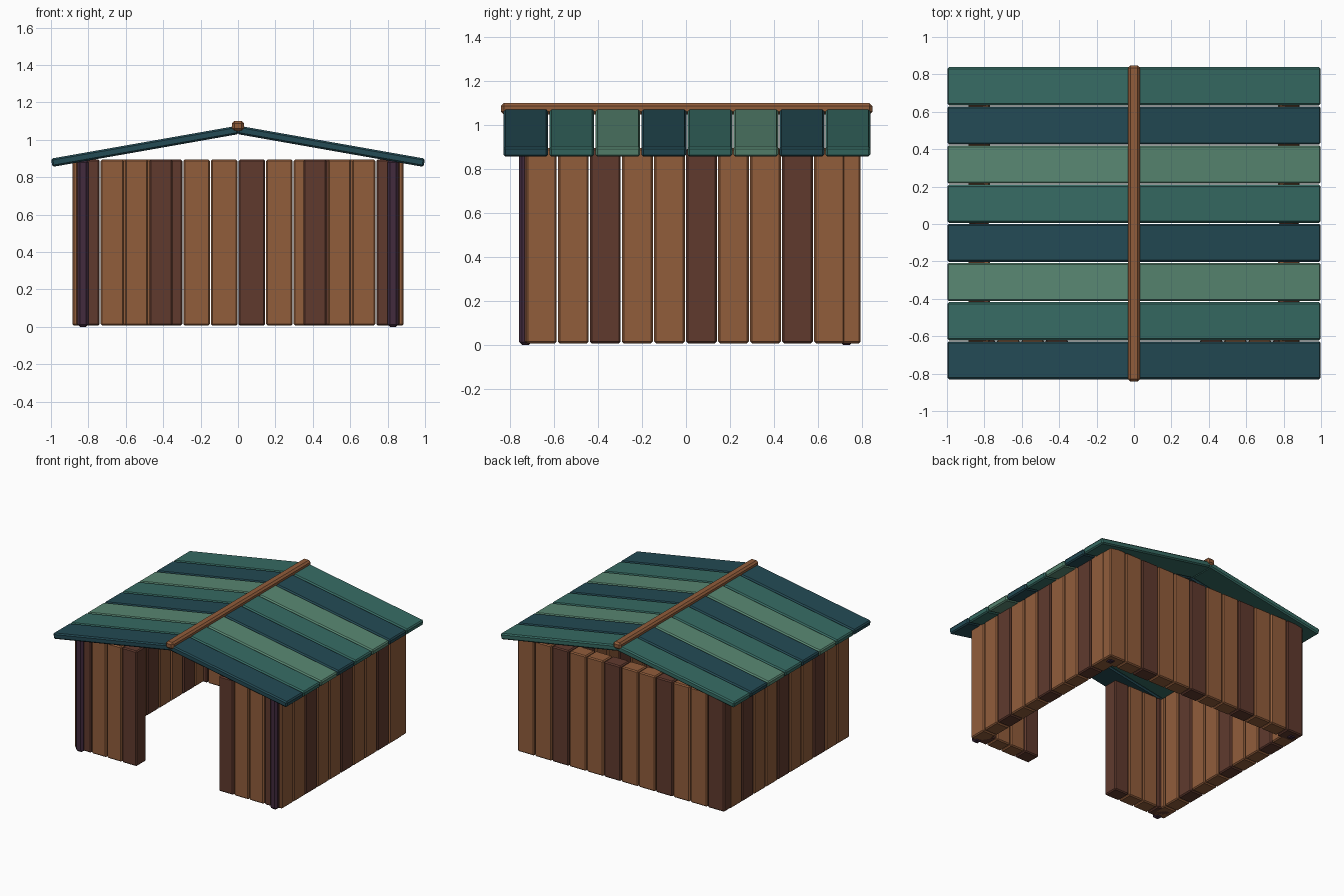
import bpy, bmesh, math
from mathutils import Matrix, Vector

if "Cube" in bpy.data.objects:
    bpy.data.objects.remove(bpy.data.objects["Cube"])


def material(name, rgb):
    m = bpy.data.materials.new(name)
    m.diffuse_color = (*rgb, 1)
    m.use_nodes = True
    m.node_tree.nodes["Principled BSDF"].inputs["Base Color"].default_value = m.diffuse_color
    return m


BROWN = material("warm_brown_wood", (0.283, 0.109, 0.044))
DARK = material("dark_brown_wood", (0.117, 0.042, 0.027))
PURPLE = material("purple_post", (0.054, 0.024, 0.048))
DEEP = material("deep_teal", (0.017, 0.069, 0.089))
TEAL = material("mid_teal", (0.037, 0.147, 0.125))
LIGHT = material("light_green", (0.098, 0.242, 0.168))


def finish(name, bm, mat, loc, bevel, rot_y=0):
    me = bpy.data.meshes.new(name)
    bmesh.ops.bevel(bm, geom=bm.edges[:], offset=bevel, segments=1,
                    affect='EDGES', profile=0.5)
    bmesh.ops.transform(bm, verts=bm.verts[:],
                        matrix=Matrix.Translation(loc) @ Matrix.Rotation(rot_y, 4, 'Y'))
    bm.to_mesh(me)
    bm.free()
    me.materials.append(mat)
    ob = bpy.data.objects.new(name, me)
    bpy.context.collection.objects.link(ob)
    return ob


def board(name, size, loc, mat, bevel=0.008, rot_y=0):
    bm = bmesh.new()
    bmesh.ops.create_cube(bm, size=1)
    bmesh.ops.scale(bm, vec=Vector(size), verts=bm.verts)
    return finish(name, bm, mat, loc, bevel, rot_y)


# Wall dimensions
BOTTOM, TOP, THICK, GAP = 0.007, 0.895, 0.115, 0.006
HEIGHT, MID = TOP - BOTTOM, (TOP + BOTTOM) / 2
POST_X = 0.828

# Back wall: twelve planks
pitch = 1.77 / 12
for i in range(12):
    board("back_plank", (pitch - GAP, THICK, HEIGHT),
          (-0.885 + pitch * (i + 0.5), 0.737, MID), DARK if i % 3 == 0 else BROWN)

for side in (-1, 1):
    # Side walls: ten planks each
    pitch = 0.1457
    for i in range(10):
        board("side_plank", (THICK, pitch - GAP, HEIGHT),
              (side * POST_X, -0.731 + pitch * (i + 0.5), MID),
              DARK if i % 3 == 2 else BROWN)
    # Front wall on each side of the doorway
    pitch = 0.13
    for i in range(4):
        board("front_plank", (pitch - GAP, THICK, HEIGHT),
              (side * (0.347 + pitch * (i + 0.5)), -0.736 + THICK / 2, MID),
              DARK if i % 3 == 0 else BROWN)
    # Corner posts
    for y in (-0.73, 0.73):
        board("corner_post", (0.06, 0.06, 0.893), (side * POST_X, y, 0.4465), PURPLE, 0.014)

# Roof boards on both slopes
ANGLE = math.radians(10)
END_X, RIDGE_Z = 0.996, 1.053
LENGTH = END_X / math.cos(ANGLE)
for side in (-1, 1):
    for i in range(8):
        board("roof_board", (LENGTH, 0.204, 0.045),
              (side * END_X / 2, -0.729 + 0.2094 * i,
               RIDGE_Z - math.tan(ANGLE) * END_X / 2),
              (DEEP, TEAL, LIGHT)[i % 3], 0.009, side * ANGLE)

# Ridge beam
board("ridge_beam", (0.066, 1.69, 0.052), (0, 0.003, 1.074), BROWN, 0.013)
